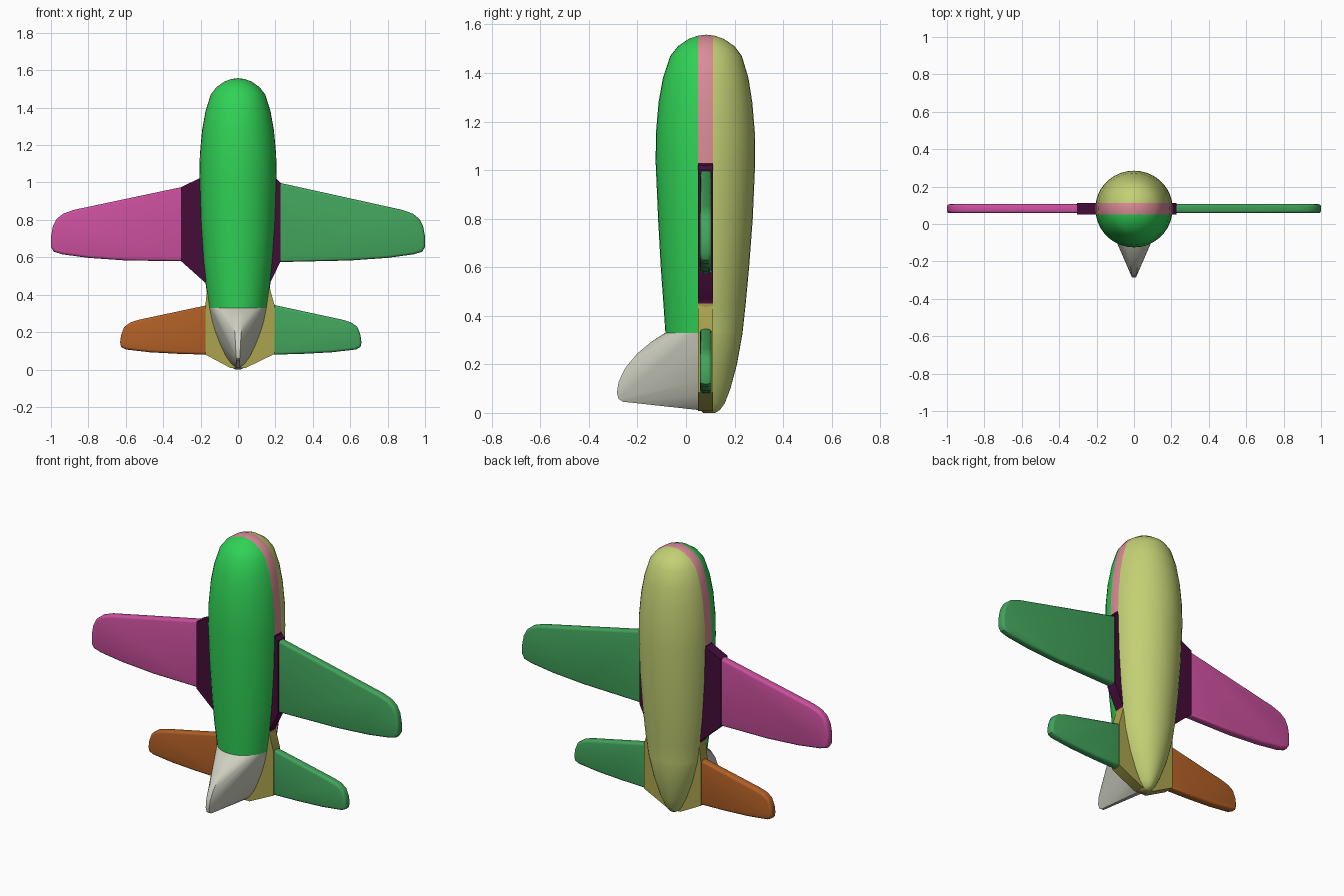
import bpy, bmesh, math

if "Cube" in bpy.data.objects:
    bpy.data.objects.remove(bpy.data.objects["Cube"])


def srgb(r, g, b):
    lin = lambda c: c / 12.92 if c <= 0.04045 else ((c + 0.055) / 1.055) ** 2.4
    return (lin(r / 255), lin(g / 255), lin(b / 255), 1.0)


MATS = {}
for name, rgb in {
    "bright green": (48, 210, 86), "pale yellow": (195, 208, 116),
    "rose pink": (218, 140, 150), "dark purple": (68, 12, 56),
    "leaf green": (66, 164, 92), "magenta": (204, 80, 158),
    "burnt orange": (178, 96, 38), "olive": (172, 164, 78),
    "light grey": (206, 207, 192),
}.items():
    m = bpy.data.materials.new(name)
    m.diffuse_color = srgb(*rgb)
    m.use_nodes = True
    m.node_tree.nodes["Principled BSDF"].inputs["Base Color"].default_value = m.diffuse_color
    MATS[name] = m


def finish(name, bm, mats, angle=35):
    bmesh.ops.recalc_face_normals(bm, faces=bm.faces[:])
    me = bpy.data.meshes.new(name)
    bm.to_mesh(me)
    bm.free()
    ob = bpy.data.objects.new(name, me)
    bpy.context.collection.objects.link(ob)
    for m in mats:
        me.materials.append(MATS[m])
    bpy.ops.object.select_all(action='DESELECT')
    ob.select_set(True)
    bpy.context.view_layer.objects.active = ob
    bpy.ops.object.shade_smooth_by_angle(angle=math.radians(angle))
    return ob


def plate(name, outline, y0, y1, mat, bevel=0.0):
    """Flat slab from an x-z outline, with optional rounded edges."""
    bm = bmesh.new()
    front = [bm.verts.new((x, y0, z)) for x, z in outline]
    back = [bm.verts.new((x, y1, z)) for x, z in outline]
    bm.faces.new(front)
    bm.faces.new(back[::-1])
    n = len(outline)
    rims = []
    for i in range(n):
        j = (i + 1) % n
        bm.faces.new((front[i], back[i], back[j], front[j]))
        rims += [bm.edges.get((front[i], front[j])), bm.edges.get((back[i], back[j]))]
    bmesh.ops.recalc_face_normals(bm, faces=bm.faces[:])
    if bevel:
        bmesh.ops.bevel(bm, geom=rims, offset=bevel, offset_type='OFFSET',
                        segments=3, profile=0.5, affect='EDGES')
    return finish(name, bm, [mat])


# Fuselage: rings of (z, half width, front y, back y)
MID, CUT = 0.083, 0.33
RINGS = [
    (0.0, 0.015, 0.07, 0.12), (0.012, 0.035, 0.06, 0.14), (0.04, 0.055, 0.055, 0.16),
    (0.1, 0.085, 0.05, 0.183), (0.2, 0.122, 0.05, 0.21), (0.329, 0.155, 0.05, 0.233),
    (CUT, 0.155, -0.085, 0.233), (0.45, 0.172, -0.093, 0.246), (0.6, 0.187, -0.104, 0.26),
    (0.8, 0.2, -0.115, 0.275), (1.03, 0.207, -0.125, 0.285), (1.15, 0.204, -0.124, 0.284),
    (1.28, 0.192, -0.113, 0.273), (1.38, 0.174, -0.095, 0.257), (1.47, 0.146, -0.065, 0.23),
    (1.51, 0.115, -0.033, 0.2), (1.54, 0.073, 0.01, 0.157), (1.553, 0.036, 0.047, 0.12),
]
SEG = 36
bm = bmesh.new()
loops = []
for z, w, f, b in RINGS:
    ring = []
    for i in range(SEG):
        a = 2 * math.pi * i / SEG
        s = math.sin(a)
        ring.append(bm.verts.new((w * math.cos(a), MID + s * ((b - MID) if s > 0 else (MID - f)), z)))
    loops.append(ring)
for lo, hi in zip(loops, loops[1:]):
    for i in range(SEG):
        j = (i + 1) % SEG
        bm.faces.new((lo[i], lo[j], hi[j], hi[i]))
bm.faces.new(loops[0][::-1])
top = bm.verts.new((0, MID, 1.558))
for i in range(SEG):
    bm.faces.new((loops[-1][i], loops[-1][(i + 1) % SEG], top))
# Cut the side stripe into the skin and colour by depth and height
Y0, Y1 = 0.05, 0.112
for y in (Y0, Y1):
    bmesh.ops.bisect_plane(bm, geom=bm.verts[:] + bm.edges[:] + bm.faces[:],
                           plane_co=(0, y, 0), plane_no=(0, 1, 0), dist=1e-5)
for f in bm.faces:
    c = f.calc_center_median()
    if c.y > Y1:
        f.material_index = 1
    elif c.y < Y0 and c.z > CUT:
        f.material_index = 0
    else:
        f.material_index = 2 if c.z > 1.03 else 3 if c.z > 0.45 else 4
finish("fuselage", bm, ["bright green", "pale yellow", "rose pink", "dark purple", "olive"], 50)

# Tail fin: hull between the fuselage section and a narrow ridge
bm = bmesh.new()
for i in range(25):
    a = math.pi * i / 24
    y = MID - 0.168 * math.sin(a)
    if y < Y0:
        bm.verts.new((0.155 * math.cos(a), y, CUT))
for z, w in ((0.33, 0.152), (0.26, 0.138), (0.2, 0.12), (0.13, 0.093), (0.07, 0.064), (0.03, 0.035), (0.012, 0.012)):
    for s in (-1, 1):
        bm.verts.new((s * w, Y0, z))
for y, z, w in ((-0.14, 0.295, 0.03), (-0.2, 0.245, 0.022), (-0.25, 0.185, 0.016),
                (-0.277, 0.13, 0.013), (-0.285, 0.085, 0.011), (-0.278, 0.058, 0.009), (-0.26, 0.046, 0.007)):
    for s in (-1, 1):
        bm.verts.new((s * w, y, z))
res = bmesh.ops.convex_hull(bm, input=bm.verts[:])
loose = [v for v in bm.verts if not v.link_faces]
bmesh.ops.delete(bm, geom=loose, context='VERTS')
finish("tail_fin", bm, ["light grey"], 30)

# Wing root and tail root slabs through the body
plate("wing_root", [(-0.2, 1.025), (-0.305, 0.975), (-0.305, 0.58), (-0.165, 0.455),
                    (0.168, 0.455), (0.226, 0.575), (0.226, 1.0), (0.2, 1.025)], Y0, Y1, "dark purple")
plate("tail_root", [(-0.163, 0.45), (-0.175, 0.34), (-0.175, 0.08), (-0.04, 0.008),
                    (0.04, 0.008), (0.195, 0.083), (0.195, 0.345), (0.166, 0.45)], Y0, Y1, "olive")

# Wings and tailplanes, one colour for each side piece
WING_TIP = [(0.88, 0.853), (0.935, 0.833), (0.97, 0.805), (0.99, 0.765), (1.0, 0.71),
            (1.0, 0.655), (0.985, 0.63), (0.94, 0.616), (0.8, 0.597), (0.6, 0.583)]
TAIL_TIP = [(0.56, 0.266), (0.605, 0.252), (0.638, 0.228), (0.655, 0.185), (0.66, 0.145),
            (0.655, 0.12), (0.63, 0.107), (0.5, 0.092), (0.35, 0.084)]


def surface(name, side, root, ztop, zbot, tip, shift, mat):
    pts = [(root, ztop)] + [(x - shift, z) for x, z in tip] + [(root, zbot)]
    plate(name, [(side * x, z) for x, z in pts], 0.058, 0.106, mat, 0.014)


surface("right_wing", 1, 0.2, 1.003, 0.574, WING_TIP, 0, "leaf green")
surface("left_wing", -1, 0.28, 0.98, 0.579, WING_TIP, 0, "magenta")
surface("right_tailplane", 1, 0.17, 0.35, 0.079, TAIL_TIP, 0, "leaf green")
surface("left_tailplane", -1, 0.15, 0.347, 0.079, TAIL_TIP, 0.03, "burnt orange")
